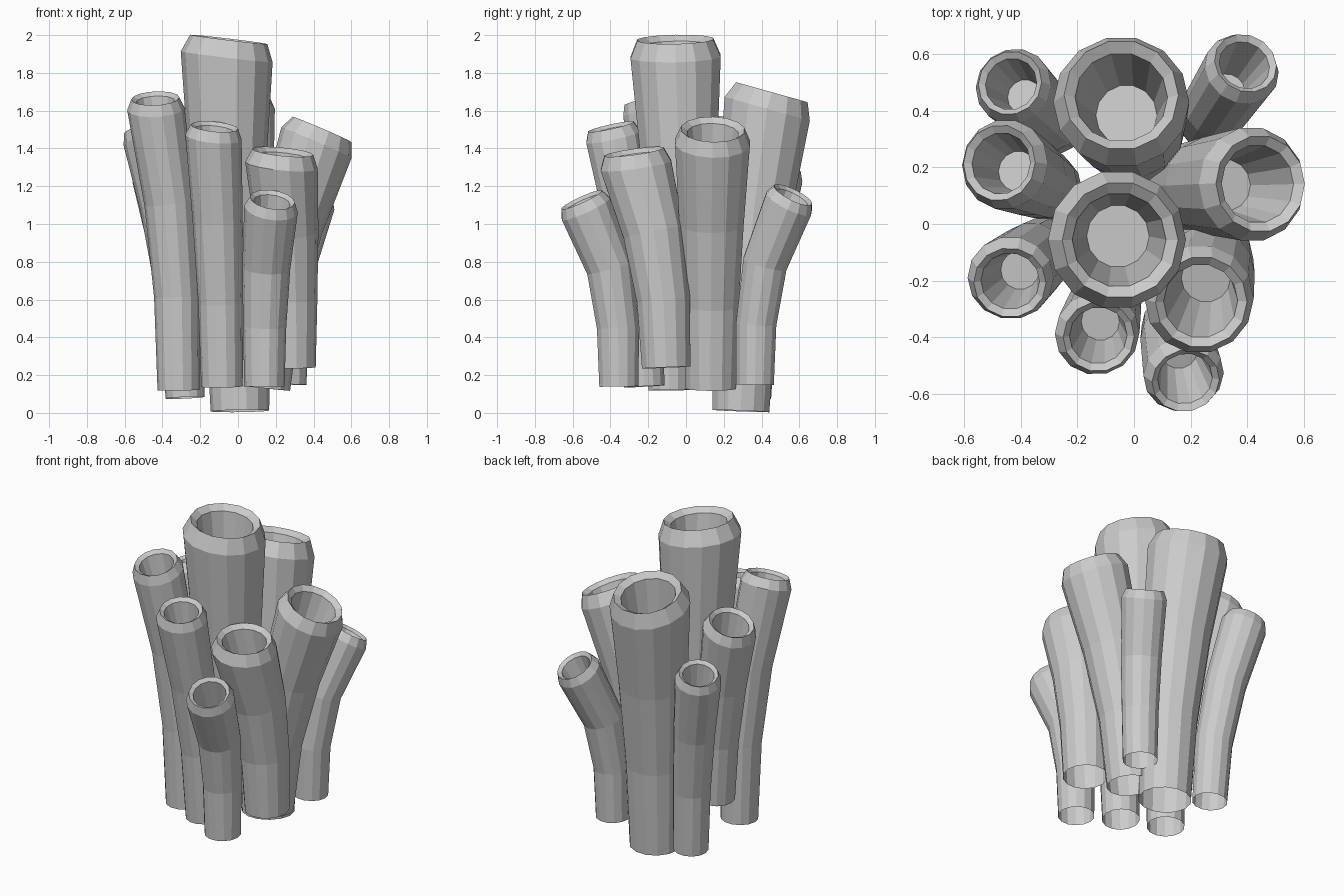
import bpy, bmesh, math
from mathutils import Vector

if "Cube" in bpy.data.objects:
    bpy.data.objects.remove(bpy.data.objects["Cube"])

SIDES = 14


def add_ring(bm, centre, normal, radius):
    """One ring of vertices, square to the given direction."""
    q = Vector((0, 0, 1)).rotation_difference(normal)
    ring = []
    for i in range(SIDES):
        a = 2 * math.pi * i / SIDES
        ring.append(bm.verts.new(centre + q @ Vector((radius * math.cos(a), radius * math.sin(a), 0))))
    return ring


def make_tube(name, base, tip, r, tilt, power=1.7):
    """Open-based tube flaring and curving from base to tip, with a chamfered hollow mouth."""
    base, tip = Vector(base), Vector(tip)
    mouth = Vector((*tilt, 1)).normalized()
    r_base = 0.035 + 0.5 * r
    pts, rad = [], []
    for k in range(4):
        t = k / 3
        p = base.lerp(tip, t ** power)
        p.z = base.z + (tip.z - base.z) * t
        pts.append(p)
        rad.append(r_base + (r - r_base) * t ** 1.4)

    bm = bmesh.new()
    rings = []
    # outer wall
    for i, p in enumerate(pts):
        n = mouth if i == 3 else (pts[i + 1] - pts[max(i - 1, 0)]).normalized()
        rings.append(add_ring(bm, p, n, rad[i]))
    # lip and start of the hollow
    rings.append(add_ring(bm, tip + mouth * r * 0.38, mouth, r * 0.84))
    rings.append(add_ring(bm, tip + mouth * r * 0.26, mouth, r * 0.68))
    # hollow follows the tube axis down to a floor
    axis = (pts[3] - pts[2]).normalized()
    rings.append(add_ring(bm, tip - axis * r * 1.5, axis, r * 0.45))
    for a, b in zip(rings, rings[1:]):
        for i in range(SIDES):
            j = (i + 1) % SIDES
            bm.faces.new((a[i], a[j], b[j], b[i]))
    bm.faces.new(rings[-1])
    me = bpy.data.meshes.new(name)
    bm.to_mesh(me)
    bm.free()
    bpy.context.collection.objects.link(bpy.data.objects.new(name, me))


# each tube: base centre, rim centre, rim radius, mouth tilt, sharpness of the bend
make_tube("tube_back_large", (.01, .29, .01), (-.045, .43, 1.61), .24, (0, .28))
make_tube("tube_centre_tall", (-.05, -.02, .28), (-.06, -.055, 1.885), .245, (.12, -.02))
make_tube("tube_right_large", (.14, .13, .13), (.415, .14, 1.43), .203, (.43, .03))
make_tube("tube_back_right_small", (.26, .365, .15), (.38, .545, 1.11), .135, (.3, .5), 3)
make_tube("tube_back_left_small", (-.28, .35, .08), (-.425, .485, 1.25), .137, (-.25, .25), 1.9)
make_tube("tube_left_upper", (-.3, .13, .33), (-.455, .21, 1.47), .16, (-.35, .1))
make_tube("tube_left_front", (-.315, -.09, .12), (-.435, -.19, 1.61), .152, (-.05, -.3), 2.3)
make_tube("tube_front", (-.085, -.22, .14), (-.13, -.385, 1.46), .15, (.1, -.22))
make_tube("tube_front_right", (.28, -.105, .24), (.23, -.265, 1.31), .193, (.1, -.14), 2.2)
make_tube("tube_front_small", (.14, -.355, .14), (.175, -.53, 1.08), .143, (.15, -.46), 3.2)
